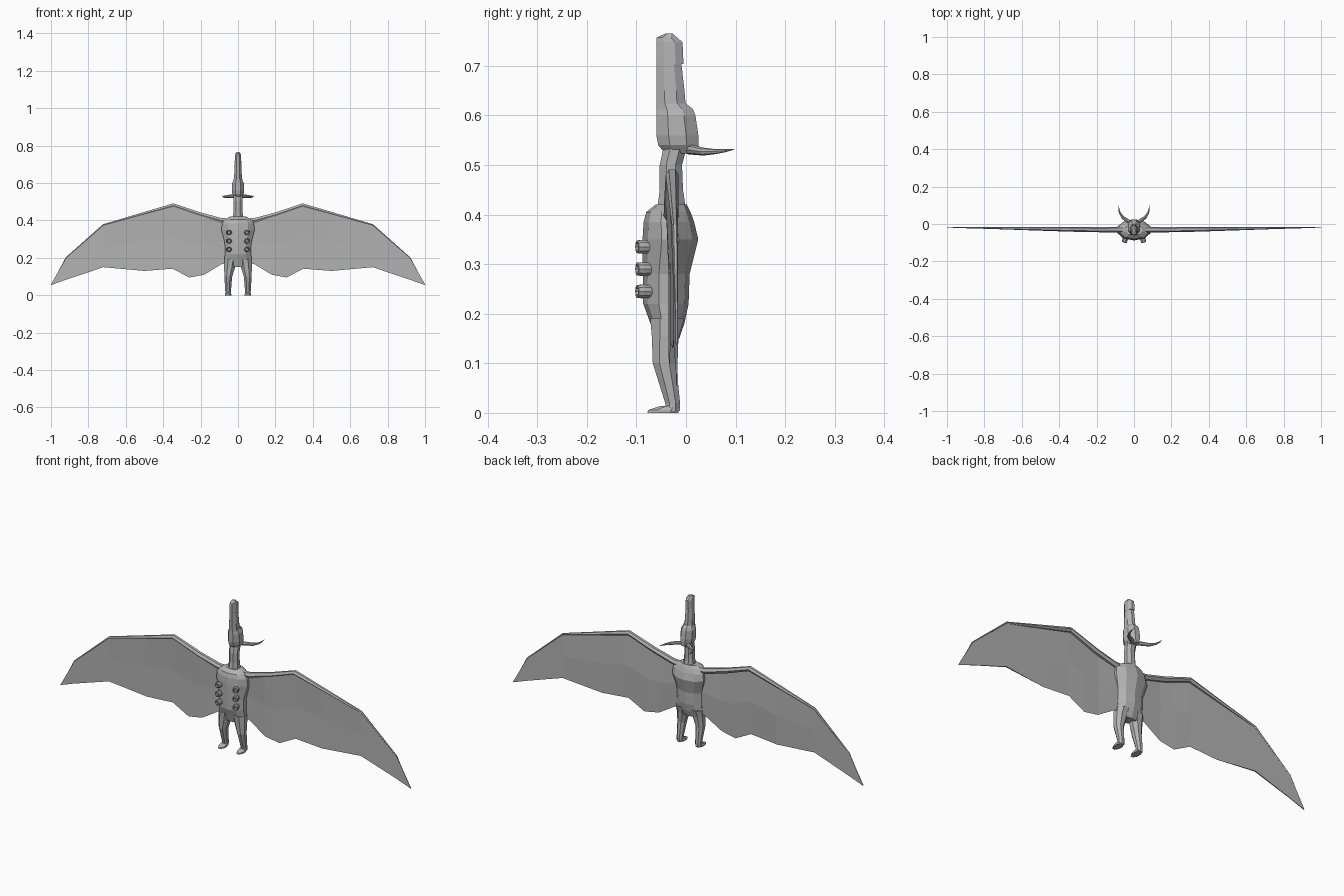
import bpy, bmesh, math
from mathutils import Vector, Matrix

if "Cube" in bpy.data.objects:
    bpy.data.objects.remove(bpy.data.objects["Cube"])

grey = bpy.data.materials.new("stone grey")
grey.diffuse_color = (0.45, 0.45, 0.45, 1)
grey.use_nodes = True
grey.node_tree.nodes["Principled BSDF"].inputs["Base Color"].default_value = grey.diffuse_color


def finish(bm, name):
    bmesh.ops.recalc_face_normals(bm, faces=bm.faces)
    me = bpy.data.meshes.new(name)
    bm.to_mesh(me)
    bm.free()
    me.materials.append(grey)
    ob = bpy.data.objects.new(name, me)
    bpy.context.collection.objects.link(ob)
    return ob


def skin(bm, rings, caps=True):
    vs = [[bm.verts.new(p) for p in r] for r in rings]
    n = len(vs[0])
    for a, b in zip(vs, vs[1:]):
        for i in range(n):
            j = (i + 1) % n
            bm.faces.new((a[i], a[j], b[j], b[i]))
    if caps:
        bm.faces.new(vs[0])
        bm.faces.new(vs[-1])


def mirror(ob):
    ob.modifiers.new("mirror", 'MIRROR')
    return ob


def stack(name, rows, n=8):
    """Horizontal rings; row = z, centre x, half width, front y, back y."""
    bm = bmesh.new()
    k = 1 / math.cos(math.pi / n)
    rings = []
    for z, cx, w, f, b in rows:
        rings.append([(cx + w * k * math.cos(a), (f + b) / 2 + (b - f) / 2 * k * math.sin(a), z)
                      for a in [(i + .5) * 2 * math.pi / n for i in range(n)]])
    skin(bm, rings)
    return finish(bm, name)


def tube(name, path, n=6):
    """Tapered tube; path = x, y, z, radius."""
    bm = bmesh.new()
    pts = [Vector(p[:3]) for p in path]
    rings = []
    for i, p in enumerate(pts):
        d = (pts[min(i + 1, len(pts) - 1)] - pts[max(i - 1, 0)]).normalized()
        q = d.to_track_quat('Z', 'Y')
        rings.append([p + q @ Vector((math.cos(a), math.sin(a), 0)) * path[i][3]
                      for a in [j * 2 * math.pi / n for j in range(n)]])
    skin(bm, rings)
    return finish(bm, name)


# Torso
stack("torso", [
    (.15, 0, .045, -.062, -.015), (.18, 0, .073, -.07, -.005), (.22, 0, .07, -.084, .003),
    (.28, 0, .071, -.085, .005), (.35, 0, .089, -.085, .022), (.385, 0, .085, -.083, .014),
    (.405, 0, .07, -.078, .007), (.42, 0, .045, -.06, 0)], 10)

# Legs and feet
mirror(stack("leg", [
    (.004, .053, .015, -.04, -.014), (.02, .053, .015, -.042, -.012), (.1, .052, .021, -.067, -.02),
    (.155, .044, .03, -.069, -.014), (.19, .04, .033, -.072, -.004)]))
mirror(stack("foot", [
    (0, .053, .017, -.078, -.016), (.006, .053, .017, -.076, -.012), (.014, .053, .014, -.052, -.012)]))

# Neck
stack("neck", [
    (.41, 0, .028, -.058, 0), (.45, 0, .024, -.053, -.006), (.5, 0, .024, -.053, -.008),
    (.55, 0, .024, -.042, .005)])

# Head with long upright snout and hooked tip
stack("skull", [
    (.523, 0, .018, -.042, .024), (.54, 0, .03, -.056, .025), (.56, 0, .033, -.06, .025),
    (.6, 0, .031, -.06, .019), (.613, 0, .025, -.06, .014), (.624, 0, .022, -.06, 0)])
stack("snout", [
    (.6, 0, .022, -.06, .001), (.65, 0, .02, -.06, -.003), (.71, 0, .017, -.06, -.01)], 4 * 2)
stack("snout_tip", [
    (.704, 0, .018, -.06, -.005), (.748, 0, .016, -.06, -.007), (.757, 0, .014, -.059, -.018),
    (.765, 0, .009, -.042, -.026)])

# Horns sweeping backwards
mirror(tube("horn", [
    (.012, .006, .531, .010), (.035, .018, .53, .0095), (.06, .035, .527, .008),
    (.076, .06, .527, .005), (.081, .08, .529, .003), (.081, .098, .532, .0006)], 8))

# Wing membrane: columns of x, top z, bottom z, y
cols = [(.05, .40, .17, -.033), (.085, .405, .168, -.034), (.18, .43, .11, -.038),
        (.26, .455, .095, -.036), (.35, .485, .142, -.034), (.5, .441, .13, -.030),
        (.72, .376, .15, -.023), (.92, .20, .083, -.019), (1.0, .058, .054, -.018)]
bm = bmesh.new()
rings = []
for x, t, b, y in cols:
    h = .003 if x < .9 else .0015
    m = (t + b) / 2
    bow = .006 if x < .72 else 0
    rings.append([(x, y - h, t), (x, y - h + bow, m), (x, y - h + bow, b),
                  (x, y + h, b), (x, y + h + bow, m), (x, y + h, t)])
skin(bm, rings)
mirror(finish(bm, "wing_membrane"))

# Wing arm along the leading edge
mirror(tube("wing_arm", [
    (.04, -.03, .395, .018), (.09, -.03, .40, .015), (.2, -.03, .43, .014), (.345, -.028, .48, .013),
    (.72, -.022, .375, .006), (.92, -.019, .20, .003), (.995, -.018, .06, .001)]))

# Six hollow tubes on the chest
bm = bmesh.new()
prof = [(.010, 0), (.0135, .01), (.0145, .024), (.0135, .034), (.010, .035), (.009, .014)]
for z in (.245, .29, .335):
    M = Matrix.Translation((.042, -.066, z)) @ Matrix.Rotation(math.radians(18), 4, 'Z')
    skin(bm, [[M @ Vector((r * math.cos(a), -d, r * math.sin(a)))
               for a in [i * math.pi / 5 for i in range(10)]] for r, d in prof])
mirror(finish(bm, "chest_tubes"))
